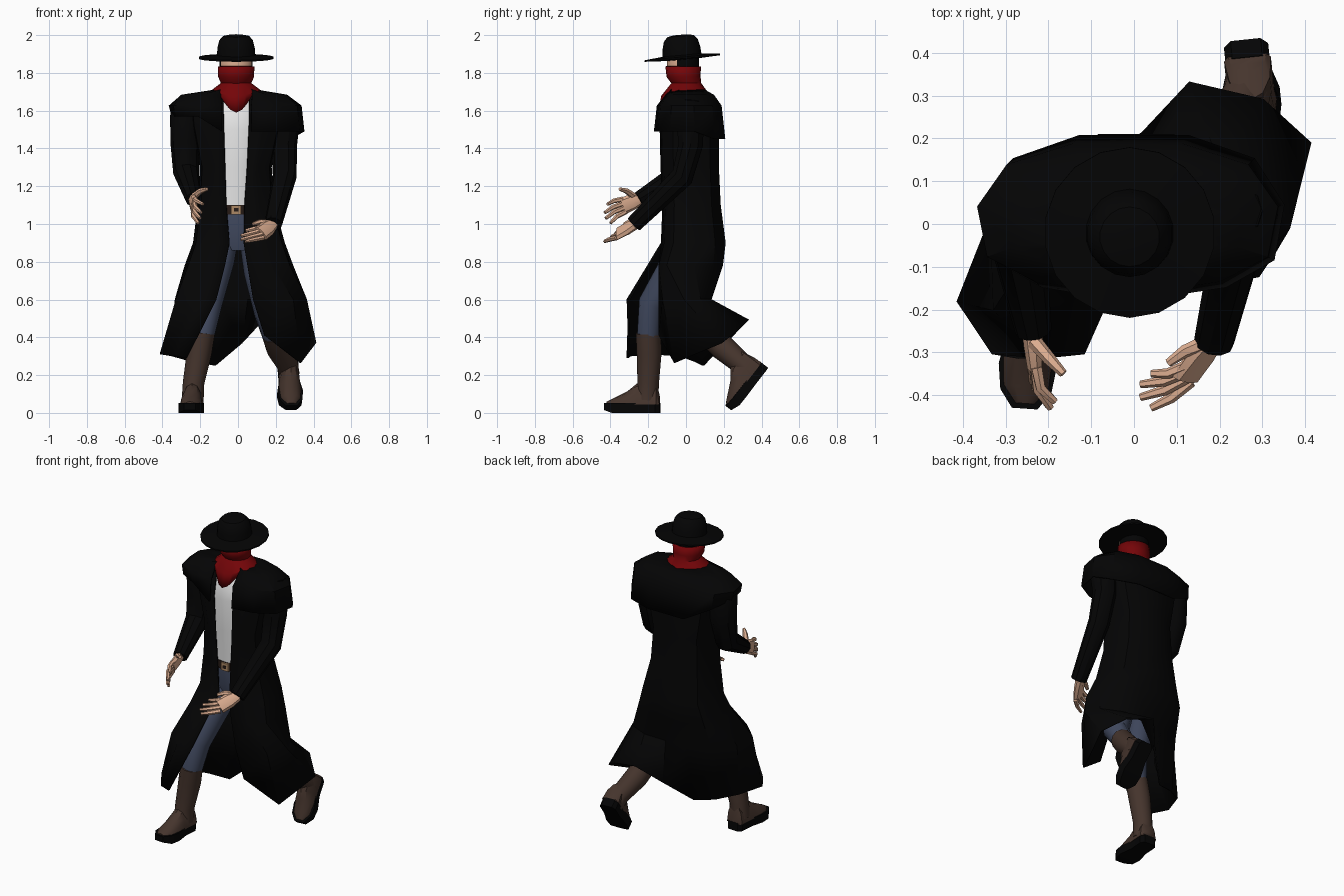
import bpy, bmesh, math
from mathutils import Vector, Matrix

if "Cube" in bpy.data.objects:
    bpy.data.objects.remove(bpy.data.objects["Cube"])

def mat(name, r, g, b):
    m = bpy.data.materials.new(name)
    m.diffuse_color = (r, g, b, 1)
    m.use_nodes = True
    m.node_tree.nodes["Principled BSDF"].inputs["Base Color"].default_value = m.diffuse_color
    return m

COAT = mat("coat_black", .0013, .0013, .0014)
RED = mat("scarf_red", .175, .0015, .0025)
SKIN = mat("skin", .72, .42, .28)
WHITE = mat("shirt_white", .8, .8, .8)
JEANS = mat("denim", .055, .07, .12)
BOOT = mat("boot_brown", .06, .035, .026)
BELT = mat("belt_brown", .02, .011, .008)
BRASS = mat("buckle", .42, .25, .13)

def loft(name, rings, m, closed=True, caps=True, thick=0, extra=None, rule=None):
    """Skin a list of equal-length point rings; optional second colour by rule."""
    bm = bmesh.new()
    vs = [[bm.verts.new(p) for p in r] for r in rings]
    n = len(rings[0])
    for a, b in zip(vs, vs[1:]):
        for i in range(n if closed else n - 1):
            j = (i + 1) % n
            bm.faces.new((a[i], a[j], b[j], b[i]))
    if caps and closed:
        bm.faces.new(vs[0][::-1])
        bm.faces.new(vs[-1])
    bmesh.ops.recalc_face_normals(bm, faces=bm.faces[:])
    if rule:
        for f in bm.faces:
            f.material_index = int(rule(f.calc_center_median()))
    me = bpy.data.meshes.new(name)
    bm.to_mesh(me)
    bm.free()
    me.materials.append(m)
    if extra:
        me.materials.append(extra)
    ob = bpy.data.objects.new(name, me)
    bpy.context.collection.objects.link(ob)
    if thick:
        s = ob.modifiers.new("thickness", 'SOLIDIFY')
        s.thickness, s.offset = thick, 0
    return ob

def oval(z, rx, yf, yb, cx=-.01, n=16, drop=0, back=0):
    """Horizontal ring; drop / back pull the front / back point down."""
    pts = []
    for i in range(n):
        a = 2 * math.pi * i / n
        s, c = math.sin(a), math.cos(a)
        y = (yf + yb) / 2 - c * (yb - yf) / 2
        pts.append((cx + rx * s, y, z - drop * max(c, 0) ** 2 - back * max(-c, 0) ** 2))
    return pts

def tube(name, path, m, n=10, side=None):
    """Tube through (x, y, z, r) points; (x, y, z, ra, rb) with side gives flat sections."""
    P = [Vector(p[:3]) for p in path]
    rings = []
    for i, p in enumerate(P):
        d = (P[min(i + 1, len(P) - 1)] - P[max(i - 1, 0)]).normalized()
        u = Vector(side or (1, 0, 0))
        u = (u - d * u.dot(d)).normalized()
        v = d.cross(u)
        ra, rb = path[i][3], path[i][-1]
        rings.append([p + u * ra * math.cos(2 * math.pi * k / n) + v * rb * math.sin(2 * math.pi * k / n)
                      for k in range(n)])
    return loft(name, rings, m)

# ---- long coat: same 12-point open ring from neck to hem
def coat_row(z, w, yf, yb, gl, gr, cx=-.01):
    row = []
    for k in range(12):
        a = 2 * math.pi * k / 11
        s, c = math.sin(a), math.cos(a)
        x = cx - w * math.copysign(abs(s) ** .8, s)
        y = (yf if c > 0 else yb) * abs(c) ** .8
        row.append((gl if k == 0 else gr if k == 11 else x, y, z))
    return row

mid = [(-.115, -.3), (-.21, -.31), (-.325, -.2), (-.33, -.04), (-.24, .08), (-.1, .13),
       (.05, .13), (.2, .13), (.32, .075), (.36, -.01), (.29, -.12), (.08, -.14)]
hem = [(-.27, -.31, .29), (-.33, -.30, .30), (-.41, -.18, .31), (-.35, -.03, .30),
       (-.24, .05, .27), (-.12, .09, .25), (.02, .21, .37), (.13, .33, .49),
       (.30, .29, .45), (.41, .19, .37), (.33, -.06, .265), (.14, -.14, .41)]
rows = [coat_row(1.70, .10, -.07, .09, -.08, .06), coat_row(1.65, .25, -.105, .15, -.078, .06),
        coat_row(1.52, .235, -.135, .175, -.075, .058), coat_row(1.3, .187, -.13, .175, -.068, .048, -.012),
        coat_row(1.1, .2, -.12, .185, -.062, .034), coat_row(.9, .24, -.128, .212, -.045, .03, .005),
        coat_row(.78, .285, -.2, .197, -.07, .05, .005), [(x, y, .6) for x, y in mid], hem]
for k in range(6, 12):               # the rear-leg half stays closer at the front
    rows[6][k] = (rows[6][k][0], max(rows[6][k][1], -.14), .78)
loft("long_coat", rows, COAT, closed=False, thick=.01)

# ---- shoulder cape
cape = [coat_row(1.71, .09, -.075, .095, -.085, .07), coat_row(1.68, .28, -.105, .15, -.09, .075, -.02),
        coat_row(1.625, .35, -.15, .19, -.085, .07, -.015), coat_row(1.49, .35, -.165, .21, -.085, .07, 0)]
cape[3] = [(x, y, z + (.08 if x < -.2 else 0) - (.04 if y > .12 else 0)) for x, y, z in cape[3]]
loft("shoulder_cape", cape, COAT, closed=False, thick=.01)

# ---- shirt, belt, buckle, hips
loft("shirt", [oval(1.06, .155, -.105, .12), oval(1.3, .15, -.115, .13),
               oval(1.5, .19, -.122, .13), oval(1.64, .16, -.1, .1), oval(1.69, .07, -.06, .06)], WHITE)
loft("belt", [oval(1.05, .158, -.112, .125), oval(1.1, .158, -.114, .125)], BELT)
def box(name, c, s, m):
    x, y, z = c
    a, b, h = s
    q = [(-a, -b), (a, -b), (a, b), (-a, b)]
    loft(name, [[(x + i, y + j, z + k) for i, j in q] for k in (-h, h)], m)
box("belt_buckle", (-.01, -.116, 1.075), (.026, .006, .024), BRASS)
box("buckle_centre", (-.01, -.1225, 1.075), (.012, .003, .009), BELT)
loft("hips", [oval(1.06, .152, -.105, .12), oval(.95, .17, -.105, .14, .0), oval(.86, .12, -.08, .1, .0)], JEANS)

# ---- head, hair and scarf
loft("head", [oval(1.70, .065, -.06, .06), oval(1.78, .08, -.09, .06), oval(1.83, .088, -.1, .07),
              oval(1.89, .088, -.1, .07), oval(1.95, .06, -.07, .05)],
     SKIN, extra=COAT, rule=lambda c: c.y > -.055)
loft("scarf", [oval(1.835, .094, -.106, .076), oval(1.78, .092, -.1, .074), oval(1.745, .078, -.075, .078),
               oval(1.708, .128, -.128, .108, drop=.03, back=.005), oval(1.69, .08, -.145, .1, drop=.1, back=.01)],
     RED, caps=False, thick=.006)

# ---- hat: lathe, tipped forward
prof = [(.085, -.012), (.2, -.006), (.2, .002), (.103, .012), (.1, .05), (.09, .09), (.07, .113), (.035, .12), (.005, .12)]
hat = loft("hat", [[(r * math.sin(k * math.pi / 9), r * math.cos(k * math.pi / 9), z) for k in range(18)]
                   for r, z in prof], COAT)
hat.matrix_world = Matrix.Translation((-.01, -.02, 1.882)) @ Matrix.Rotation(math.radians(5), 4, 'X')

# ---- sleeves
tube("right_sleeve", [(-.265, .03, 1.65, .06), (-.275, .02, 1.57, .085), (-.28, .02, 1.42, .077),
                      (-.275, -.02, 1.27, .068), (-.235, -.25, 1.13, .043)], COAT)
tube("left_sleeve", [(.24, .03, 1.65, .06), (.25, .02, 1.57, .08), (.245, .025, 1.42, .068),
                     (.247, -.02, 1.25, .063), (.187, -.275, 1.0, .047)], COAT)

# ---- hands: flat palm and bent fingers
def hand(name, wrist, knuckle, side, tips, thumb, bend):
    w, k, s = Vector(wrist), Vector(knuckle), Vector(side).normalized()
    tube(name + "_palm", [(*w, .03, .025), (*w.lerp(k, .45), .043, .023), (*k, .045, .018)], SKIN, 8, side)
    for i, t in enumerate(tips):
        t = Vector(t)
        base = k + s * (.034 - .0225 * i) - (k - w) * .1
        m = base.lerp(t, .5) + Vector(bend)
        tube(f"{name}_finger_{i}", [(*base, .014), (*m, .0125), (*t, .009)], SKIN, 6, side)
    b, t = w.lerp(k, .3) + s * .025, Vector(thumb)
    tube(name + "_thumb", [(*b, .018), (*(b.lerp(t, .5) + s * .01), .015), (*t, .01)], SKIN, 6, (.3, .5, .8))

hand("right_hand", (-.238, -.24, 1.135), (-.232, -.335, 1.095), (.15, -.3, 1),
     [(-.185, -.415, 1.105), (-.195, -.43, 1.06), (-.2, -.425, 1.03), (-.21, -.40, 1.005)],
     (-.165, -.35, 1.185), (-.012, -.008, .004))
hand("left_hand", (.186, -.265, 1.0), (.12, -.36, .95), (-.2, .5, .8),
     [(.04, -.35, .965), (.015, -.375, .938), (.015, -.405, .918), (.04, -.43, .908)],
     (.08, -.325, 1.0), (0, -.008, 0))

# ---- legs and boot shafts
tube("right_trouser", [(-.08, .03, .97, .09), (-.105, -.045, .8, .085), (-.155, -.18, .58, .072), (-.188, -.2, .4, .06)], JEANS, 12)
tube("left_trouser", [(.09, .03, .97, .09), (.12, .03, .75, .09), (.16, .03, .53, .075), (.19, .14, .4, .06)], JEANS, 12)
tube("right_boot_shaft", [(-.188, -.2, .425, .066), (-.205, -.195, .32, .066), (-.235, -.2, .16, .057), (-.24, -.205, .07, .058)], BOOT, 12)
tube("left_boot_shaft", [(.19, .12, .42, .066), (.215, .195, .345, .068), (.262, .3, .255, .057), (.27, .345, .205, .056)], BOOT, 12)

# ---- feet: rounded upper on a slab sole with a lifted toe
def foot(name, M):
    up = [(.07, .045, .05), (.055, .055, .12), (-.05, .055, .11), (-.1, .06, .07), (-.17, .055, .035), (-.21, .025, .015)]
    a = loft(name + "_boot_foot", [[(w * math.cos(t * math.pi / 6), y, .045 + h * math.sin(t * math.pi / 6))
                                    for t in range(7)] for y, w, h in up], BOOT)
    so = [(.072, .035, 0), (.05, .052, 0), (-.04, .052, 0), (-.12, .068, 0), (-.18, .06, 0), (-.222, .03, .015)]
    b = loft(name + "_boot_sole", [[(-w, y, z), (w, y, z), (w, y, .052), (-w, y, .052)] for y, w, z in so], COAT)
    a.matrix_world = b.matrix_world = M

foot("right", Matrix.Translation((-.24, -.21, 0)) @ Matrix.Rotation(math.radians(-4), 4, 'Z'))
foot("left", Matrix.Translation((.265, .387, .182)) @ Matrix.Rotation(math.radians(6), 4, 'Z')
     @ Matrix.Rotation(math.radians(52), 4, 'X'))

# ---- smooth shading with crisp edges
for o in bpy.data.objects:
    o.select_set(True)
    bpy.context.view_layer.objects.active = o
bpy.ops.object.shade_smooth_by_angle(angle=math.radians(35))
